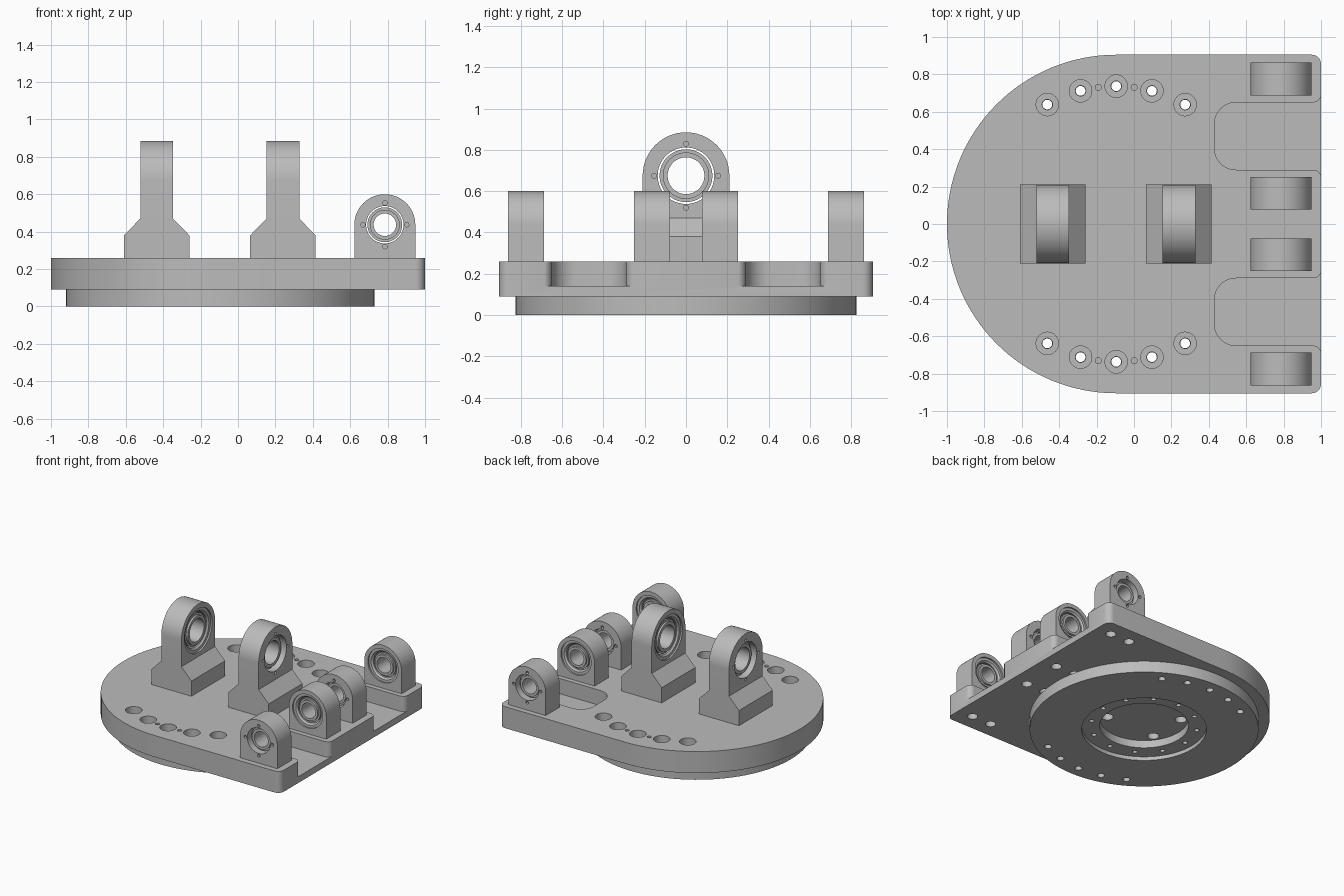
import bpy, bmesh, math
from mathutils import Vector

if "Cube" in bpy.data.objects:
    bpy.data.objects.remove(bpy.data.objects["Cube"])

GREY = bpy.data.materials.new("machined grey")
GREY.use_nodes = True
GREY.diffuse_color = (0.5, 0.5, 0.5, 1)
GREY.node_tree.nodes["Principled BSDF"].inputs["Base Color"].default_value = (0.5, 0.5, 0.5, 1)

# Profile coordinates (a, b) and distance d along an axis become a 3D point
PLACE = {"x": lambda a, b, d: (d, a, b),
         "y": lambda a, b, d: (a, d, b),
         "z": lambda a, b, d: (a, b, d)}


def finish(name, bm):
    bmesh.ops.recalc_face_normals(bm, faces=bm.faces)
    mesh = bpy.data.meshes.new(name)
    bm.to_mesh(mesh)
    bm.free()
    mesh.materials.append(GREY)
    ob = bpy.data.objects.new(name, mesh)
    bpy.context.scene.collection.objects.link(ob)
    return ob


def prism(name, outline, d0, d1, axis="z"):
    bm = bmesh.new()
    ends = [[bm.verts.new(PLACE[axis](a, b, d)) for a, b in outline] for d in (d0, d1)]
    for end in ends:
        bm.faces.new(end)
    n = len(outline)
    for i in range(n):
        j = (i + 1) % n
        bm.faces.new((ends[0][i], ends[0][j], ends[1][j], ends[1][i]))
    return finish(name, bm)


def lathe(name, profile, a, b, axis="z", steps=64):
    bm = bmesh.new()
    rows = []
    for i in range(steps):
        t = math.tau * i / steps
        rows.append([bm.verts.new(PLACE[axis](a + r * math.cos(t), b + r * math.sin(t), d))
                     for r, d in profile])
    n = len(profile)
    for i in range(steps):
        p, q = rows[i], rows[(i + 1) % steps]
        for j in range(n):
            k = (j + 1) % n
            bm.faces.new((p[j], p[k], q[k], q[j]))
    return finish(name, bm)


def circle(a, b, r, steps=32):
    return [(a + r * math.cos(math.tau * i / steps), b + r * math.sin(math.tau * i / steps))
            for i in range(steps)]


def drill(a, b, r, d0, d1, axis="z", steps=32):
    return prism("cutter", circle(a, b, r, steps), d0, d1, axis)


def rounded(corners):
    """Outline with each right-angled corner (x, y, radius) filleted."""
    out = []
    for i, (x, y, r) in enumerate(corners):
        p = Vector((x, y))
        if r == 0:
            out.append((x, y))
            continue
        u = (Vector(corners[i - 1][:2]) - p).normalized() * r
        v = (Vector(corners[(i + 1) % len(corners)][:2]) - p).normalized() * r
        steps = 32 if r > 0.5 else 10
        for k in range(steps + 1):
            t = math.pi / 2 * k / steps
            q = p + u * (1 - math.sin(t)) + v * (1 - math.cos(t))
            if not out or (q - Vector(out[-1])).length > 1e-4:
                out.append((q.x, q.y))
    return out


def carve(ob, cutters, operation="DIFFERENCE"):
    for c in cutters:
        m = ob.modifiers.new("cut", "BOOLEAN")
        m.operation, m.object, m.solver = operation, c, "EXACT"
    graph = bpy.context.evaluated_depsgraph_get()
    mesh = bpy.data.meshes.new_from_object(ob.evaluated_get(graph))
    ob.modifiers.clear()
    ob.data = mesh
    for c in cutters:
        bpy.data.objects.remove(c)


def arch(a, half, base, centre):
    top = [(a + half * math.cos(math.pi * i / 32), centre + half * math.sin(math.pi * i / 32))
           for i in range(33)]
    return [(a + half, base)] + top + [(a - half, base)]


CX = -0.095           # centre of the round end
BOTTOM, DECK = 0.09, 0.26
BIG_X = (-0.435, 0.24)
SMALL_X, SMALL_Y = 0.785, (-0.775, -0.165, 0.165, 0.775)

# Base plate: round on one end, square with small fillets on the other
R = 0.905
plate = prism("base_plate", rounded([(-1, -R, R), (1, -R, 0.05), (1, R, 0.05), (-1, R, R)]),
              BOTTOM, DECK)
cuts = []
for s in (-1, 1):
    # Open pockets between the small mounts
    pocket = [(0.43, 0.29, 0.115), (0.43, 0.65, 0.115), (1.002, 0.65, 0.045), (1.002, 0.72, 0),
              (1.1, 0.72, 0), (1.1, 0.22, 0), (1.002, 0.22, 0), (1.002, 0.29, 0.045)]
    cuts.append(prism("cutter", rounded([(x, s * y, r) for x, y, r in pocket]), 0.14, 0.4))


def bolt_circle(r, degrees):
    return [(CX + r * math.sin(math.radians(g)), s * r * math.cos(math.radians(g)))
            for g in degrees for s in (-1, 1)]


bolts = bolt_circle(0.737, (-30, -15, 0, 15, 30))
for x, y in bolts:
    cuts += [drill(x, y, 0.06, 0.16, 0.4), drill(x, y, 0.028, 0, 0.2)]
for x, y in bolt_circle(0.737, (-7.5, 7.5)):
    cuts.append(drill(x, y, 0.016, 0.2, 0.4, steps=16))
# Blind fixing holes on the underside
for y in SMALL_Y:
    cuts += [drill(SMALL_X + o, y, 0.038, 0, 0.2) for o in (-0.085, 0.085)]
for x in (CX - 0.215, CX + 0.215):
    cuts += [drill(x, y, 0.042, 0, 0.2) for y in (-0.155, 0.155)]
carve(plate, cuts)

# Flange ring below the plate, with stepped centre opening
flange = lathe("lower_flange", [(0.32, BOTTOM), (0.32, 0.03), (0.45, 0.03), (0.45, 0),
                                (0.825, 0), (0.825, BOTTOM)], CX, 0, steps=128)
ring = [(CX + 0.385 * math.cos(math.tau * i / 12), 0.385 * math.sin(math.tau * i / 12))
        for i in range(12)]
carve(flange, [drill(x, y, 0.026, -0.1, 0.2) for x, y in bolts]
      + [drill(x, y, 0.018, -0.1, 0.07, steps=16) for x, y in ring])


def fit_bearing(block, name, axis, a, b, mid, width, side, bore, gap, lip, seat, screw):
    """Cut the seat, opening towards side, and add the two bearing races."""
    def d(t):
        return mid + side * t
    back, front = -width / 2, width / 2
    cuts = [drill(a, b, lip, d(-0.2), d(0.2), axis, 64),
            drill(a, b, seat, d(back + 0.03), d(0.2), axis, 64)]
    for ca, cb in circle(a, b, screw, 4):
        cuts.append(drill(ca, cb, 0.012, d(back - 0.05), d(back + 0.02), axis, 12))
    carve(block, cuts)
    lo, hi = back + 0.03, front - 0.012
    lathe(name + "_outer_race", [(lip, d(lo)), (seat, d(lo)), (seat, d(hi)), (lip + 0.012, d(hi)),
                                 (lip, d(hi - 0.012))], a, b, axis)
    step = bore + (gap - bore) * 0.6
    lathe(name + "_inner_race", [(bore, d(lo)), (step, d(lo)), (step, d(lo + 0.015)),
                                 (gap, d(lo + 0.015)), (gap, d(hi - 0.015)),
                                 (step, d(hi - 0.015)), (step, d(hi)), (bore, d(hi))], a, b, axis)


# Two tall mounts with flared feet, seats facing each other
for x, side, label in zip(BIG_X, (1, -1), ("right", "left")):
    half = [(0.175, DECK), (0.175, 0.38), (0.0875, 0.47), (0.0875, 1)]
    outline = [(x + a, z) for a, z in half] + [(x - a, z) for a, z in reversed(half)]
    block = prism("tall_mount_" + label, outline, -0.3, 0.3, "y")
    carve(block, [prism("cutter", arch(0, 0.21, 0.1, 0.675), x - 0.4, x + 0.4, "x")], "INTERSECT")
    fit_bearing(block, "tall_mount_" + label, "x", 0, 0.675, x, 0.175, side,
                0.089, 0.128, 0.137, 0.172, 0.155)

# Four small mounts, seats facing each other across the pockets
for i, (y, side) in enumerate(zip(SMALL_Y, (1, -1, 1, -1))):
    name = "small_mount_%d" % (i + 1)
    block = prism(name, arch(SMALL_X, 0.163, DECK, 0.437), y - 0.0875, y + 0.0875, "y")
    fit_bearing(block, name, "y", SMALL_X, 0.437, y, 0.175, side,
                0.06, 0.093, 0.1, 0.132, 0.117)

# Smooth round walls, crisp machined edges
bpy.ops.object.select_all(action="DESELECT")
for ob in bpy.context.scene.objects:
    if ob.type == "MESH" and ob.data.materials and ob.data.materials[0] == GREY:
        ob.select_set(True)
        bpy.context.view_layer.objects.active = ob
bpy.ops.object.shade_smooth_by_angle(angle=math.radians(30))
